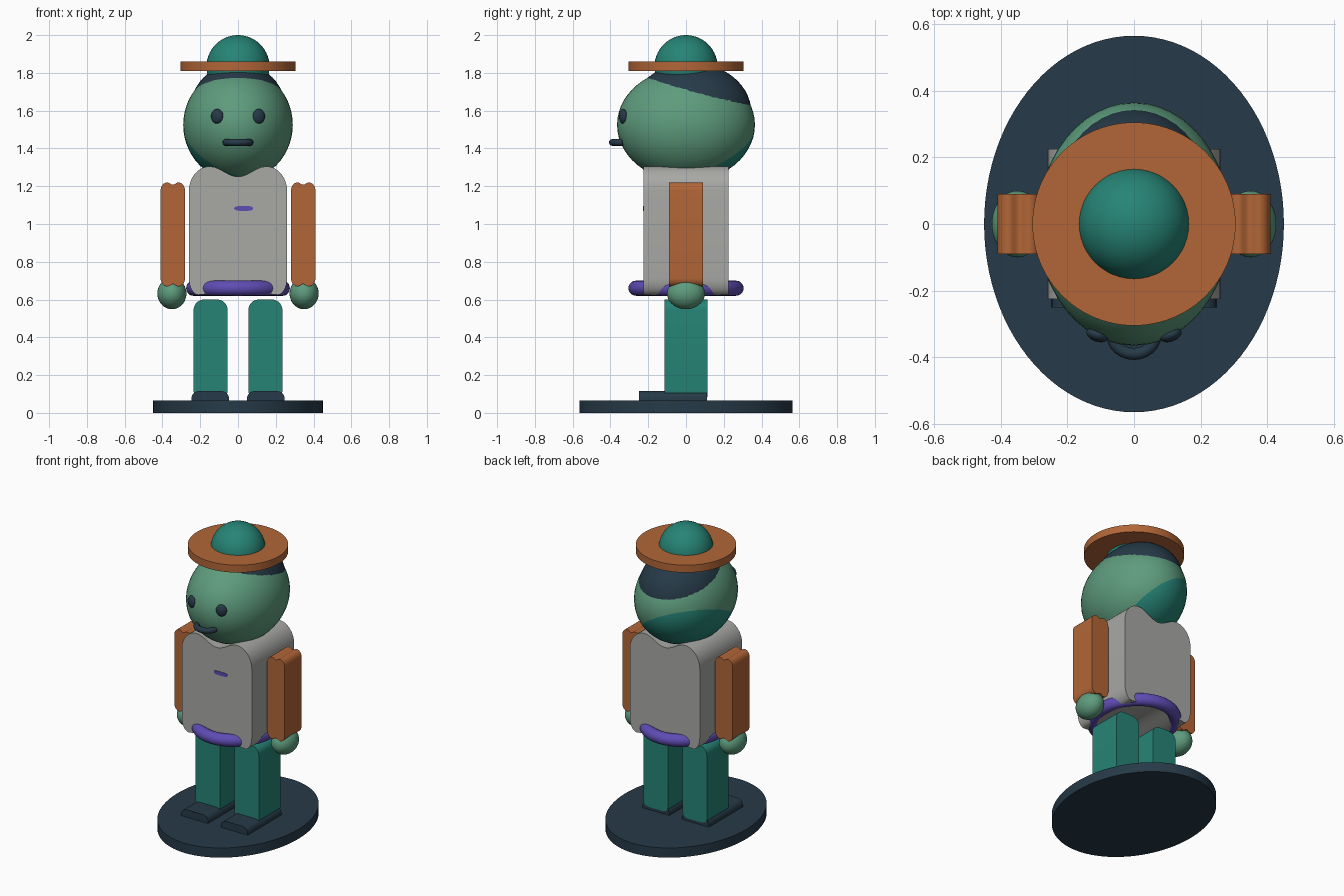
import bpy, bmesh
from math import sin, cos, pi, radians
from mathutils import Vector

old = bpy.data.objects.get("Cube")
if old:
    bpy.data.objects.remove(old, do_unlink=True)


def material(name, r, g, b):
    """Flat material from 0-255 display values."""
    lin = [((c / 255 + 0.055) / 1.055) ** 2.4 for c in (r, g, b)] + [1]
    m = bpy.data.materials.new(name)
    m.use_nodes = True
    m.diffuse_color = lin
    m.node_tree.nodes["Principled BSDF"].inputs["Base Color"].default_value = lin
    return m


navy = material("dark navy", 38, 58, 72)
teal = material("teal", 38, 132, 118)
green = material("soft green", 94, 156, 125)
orange = material("burnt orange", 178, 102, 55)
grey = material("light grey", 168, 169, 165)
purple = material("purple", 95, 76, 180)


def finish(name, mat, smooth=40):
    ob = bpy.context.object
    ob.name = name
    ob.data.materials.append(mat)
    bpy.ops.object.transform_apply(location=False, rotation=True, scale=True)
    bpy.ops.object.shade_smooth_by_angle(angle=radians(smooth))
    return ob


def ellipsoid(name, mat, loc, radii, rot=(0, 0, 0)):
    bpy.ops.mesh.primitive_uv_sphere_add(segments=48, ring_count=28, location=loc, rotation=rot)
    bpy.context.object.scale = radii
    return finish(name, mat)


def disc(name, mat, rx, ry, z0, z1):
    bpy.ops.mesh.primitive_cylinder_add(vertices=96, depth=1, location=(0, 0, (z0 + z1) / 2))
    bpy.context.object.scale = (rx, ry, z1 - z0)
    return finish(name, mat)


def slab(name, mat, cx, half, y0, y1, z0, z1, top, bottom, dip=0):
    """Rounded front profile, optionally dipped mid-edge, extruded along y.
    top and bottom are (x, z) corner radii."""
    pts = []
    for sx, sz, (rx, rz), start in ((1, -1, bottom, 270), (1, 1, top, 0),
                                    (-1, 1, top, 90), (-1, -1, bottom, 180)):
        for i in range(9):
            a = radians(start + i * 90 / 8)
            edge = z1 - rz if sz > 0 else z0 + rz
            pts.append((cx + sx * (half - rx) + rx * cos(a), edge + rz * sin(a)))
        # flat span between the corners on the top and bottom edges
        if dip and (sx, sz) in ((1, 1), (-1, -1)):
            span = half - rx
            for i in range(1, 12):
                x = sx * span * (1 - i / 6)
                drop = dip * (1 + cos(pi * x / span)) / 2
                pts.append((cx + x, (z1 - drop) if sz > 0 else (z0 + drop)))
    bm = bmesh.new()
    face = bm.faces.new([bm.verts.new((x, y0, z)) for x, z in pts])
    ext = bmesh.ops.extrude_face_region(bm, geom=[face])
    bmesh.ops.translate(bm, vec=(0, y1 - y0, 0),
                        verts=[v for v in ext["geom"] if isinstance(v, bmesh.types.BMVert)])
    bmesh.ops.recalc_face_normals(bm, faces=bm.faces)
    me = bpy.data.meshes.new(name)
    bm.to_mesh(me)
    bm.free()
    ob = bpy.data.objects.new(name, me)
    bpy.context.collection.objects.link(ob)
    bpy.ops.object.select_all(action="DESELECT")
    ob.select_set(True)
    bpy.context.view_layer.objects.active = ob
    return finish(name, mat)


# Stand
disc("stand", navy, 0.45, 0.565, 0, 0.065)

# Limbs, mirrored left and right
for side, s in (("left", 1), ("right", -1)):
    slab(side + "_shoe", navy, s * 0.147, 0.1, -0.25, 0.11, 0.05, 0.115, (0.04, 0.04), (0.01, 0.01))
    slab(side + "_leg", teal, s * 0.145, 0.09, -0.115, 0.115, 0.085, 0.6, (0.055, 0.055), (0.04, 0.03))
    slab(side + "_arm", orange, s * 0.345, 0.065, -0.09, 0.09, 0.67, 1.22,
         (0.035, 0.045), (0.035, 0.045), 0.012)
    ellipsoid(side + "_hand", green, (s * 0.35, 0, 0.632), (0.077, 0.1, 0.083))
    ellipsoid(side + "_eye", navy, (s * 0.11, -0.333, 1.57), (0.034, 0.02, 0.039), (0, 0, s * 0.35))

# Torso, belt and chest badge
slab("torso", grey, 0, 0.26, -0.225, 0.225, 0.625, 1.305, (0.11, 0.13), (0.05, 0.09), 0.055)
bpy.ops.mesh.primitive_torus_add(major_radius=0.265, minor_radius=0.04, major_segments=64,
                                 minor_segments=20, location=(0, 0, 0.66))
bpy.context.object.scale = (0.9, 1, 1)
finish("belt", purple)
slab("chest_badge", purple, 0.03, 0.05, -0.228, -0.222, 1.07, 1.095, (0.03, 0.01), (0.03, 0.01))

# Head, with a teal patch cut into its lower back
centre = Vector((0, 0, 1.525))
radii = Vector((0.29, 0.365, 0.3))
head = ellipsoid("head", green, centre, radii)
head.data.materials.append(teal)
normal = Vector((-0.437 / radii.x, 0.437 / radii.y, -0.786 / radii.z))
limit = 0.518
bm = bmesh.new()
bm.from_mesh(head.data)
bmesh.ops.bisect_plane(bm, geom=bm.verts[:] + bm.edges[:] + bm.faces[:],
                       plane_co=normal * (limit / normal.length_squared), plane_no=normal)
for f in bm.faces:
    f.material_index = int(f.calc_center_median().dot(normal) > limit)
bm.to_mesh(head.data)
bm.free()

# Hair cap showing through the top and back of the head
ellipsoid("hair", navy, (0, 0.026, 1.59), (0.257, 0.32, 0.264))

# Mouth: a bent tube
curve = bpy.data.curves.new("mouth", "CURVE")
curve.dimensions = "3D"
curve.bevel_depth = 0.018
curve.bevel_resolution = 4
curve.use_fill_caps = True
line = curve.splines.new("POLY")
line.points.add(12)
for i, p in enumerate(line.points):
    a = radians(-90 + 15 * i)
    p.co = (0.064 * sin(a), -0.335 - 0.055 * cos(a), 1.432, 1)
curve.materials.append(navy)
bpy.context.collection.objects.link(bpy.data.objects.new("mouth", curve))

# Hat
disc("hat_brim", orange, 0.305, 0.305, 1.81, 1.86)
ellipsoid("hat_crown", teal, (0, 0, 1.833), (0.167, 0.167, 0.167))
